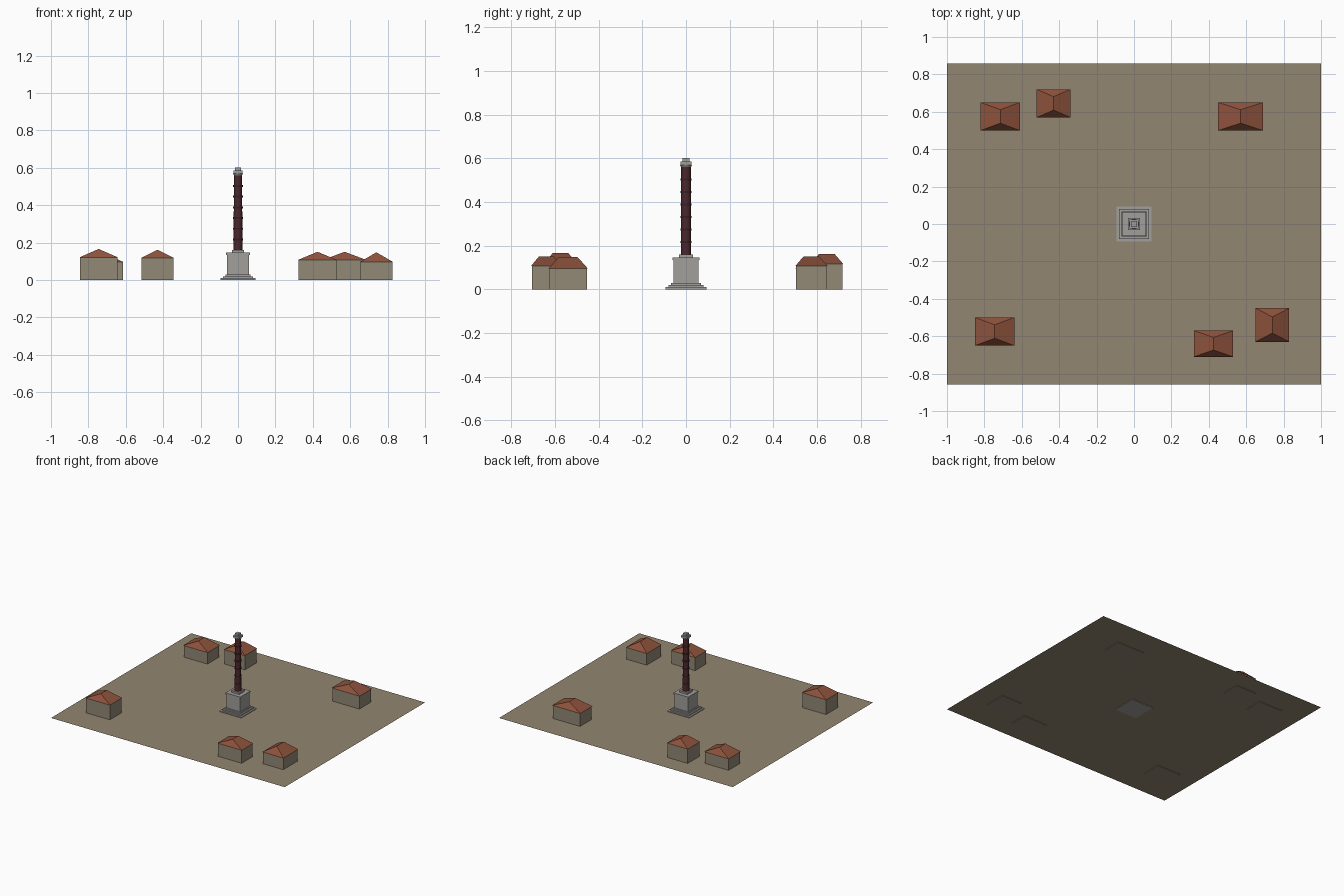
import bpy, math

if "Cube" in bpy.data.objects:
    bpy.data.objects.remove(bpy.data.objects["Cube"])


def material(name, rgb):
    m = bpy.data.materials.new(name)
    m.diffuse_color = (*rgb, 1)
    m.use_nodes = True
    m.node_tree.nodes["Principled BSDF"].inputs["Base Color"].default_value = m.diffuse_color
    return m


EARTH = material("earth", (0.29, 0.24, 0.165))
WALL = material("wall_plaster", (0.29, 0.25, 0.18))
TILE = material("roof_tile", (0.27, 0.085, 0.045))
STONE = material("stone", (0.36, 0.35, 0.33))
PORPHYRY = material("porphyry", (0.075, 0.02, 0.025))
BAND = material("dark_band", (0.035, 0.015, 0.017))


def mesh(name, verts, faces, mat):
    me = bpy.data.meshes.new(name)
    me.from_pydata(verts, [], faces)
    me.materials.append(mat)
    ob = bpy.data.objects.new(name, me)
    bpy.context.collection.objects.link(ob)
    return ob


def box(name, x0, x1, y0, y1, z0, z1, mat):
    v = [(x, y, z) for z in (z0, z1) for x, y in ((x0, y0), (x1, y0), (x1, y1), (x0, y1))]
    f = [(3, 2, 1, 0), (4, 5, 6, 7)] + [(i, (i + 1) % 4, (i + 1) % 4 + 4, i + 4) for i in range(4)]
    return mesh(name, v, f, mat)


def block(name, h, z0, z1, mat=STONE):
    return box(name, -h, h, -h, h, z0, z1, mat)


def cone(name, r0, r1, z0, z1, mat, sides=16):
    bpy.ops.mesh.primitive_cone_add(vertices=sides, radius1=r0, radius2=r1,
                                    depth=z1 - z0, location=(0, 0, (z0 + z1) / 2))
    ob = bpy.context.object
    ob.name = name
    ob.data.materials.append(mat)
    bpy.ops.object.shade_smooth_by_angle(angle=math.radians(35))
    return ob


def house(i, x0, x1, y0, y1, eave, top):
    # walls sit just inside the eaves
    e = 0.004
    box(f"house_walls_{i}", x0 + e, x1 - e, y0 + e, y1 - e, 0, eave, WALL)
    # hipped roof with a short ridge running front to back
    xm, d = (x0 + x1) / 2, (y1 - y0) * 0.26
    v = [(x0, y0, eave), (x1, y0, eave), (x1, y1, eave), (x0, y1, eave),
         (xm, y0 + d, top), (xm, y1 - d, top)]
    f = [(3, 2, 1, 0), (0, 1, 4), (1, 2, 5, 4), (2, 3, 5), (3, 0, 4, 5)]
    mesh(f"house_roof_{i}", v, f, TILE)


# open square of earth
mesh("plaza_ground", [(-1, -0.857, 0.004), (1, -0.857, 0.004), (1, 0.857, 0.004), (-1, 0.857, 0.004)],
     [(0, 1, 2, 3)], EARTH)

# houses around the edge
HOUSES = [
    (-0.82, -0.61, 0.50, 0.65, 0.095, 0.143),
    (-0.52, -0.34, 0.57, 0.72, 0.117, 0.162),
    (0.45, 0.69, 0.50, 0.65, 0.106, 0.151),
    (-0.85, -0.64, -0.65, -0.50, 0.12, 0.166),
    (0.32, 0.53, -0.71, -0.57, 0.107, 0.151),
    (0.65, 0.83, -0.63, -0.45, 0.096, 0.148),
]
for i, h in enumerate(HOUSES, 1):
    house(i, *h)

# stepped base and pedestal
for i, h in enumerate((0.094, 0.08, 0.068)):
    block(f"base_step_{i + 1}", h, i * 0.01, (i + 1) * 0.01)
block("pedestal", 0.058, 0.03, 0.135)
block("pedestal_cap", 0.063, 0.135, 0.146)
block("column_plinth", 0.033, 0.146, 0.16)

# shaft of stacked drums with bands at the joints
cone("column_shaft", 0.0235, 0.022, 0.16, 0.56, PORPHYRY)
for i in range(1, 7):
    z = 0.16 + i * 0.4 / 7
    cone(f"shaft_band_{i}", 0.0258, 0.0258, z - 0.005, z + 0.005, BAND)

# capital and top block
cone("capital_neck", 0.022, 0.028, 0.56, 0.57, STONE)
block("capital_slab", 0.025, 0.57, 0.585)
block("top_block", 0.015, 0.585, 0.602)
